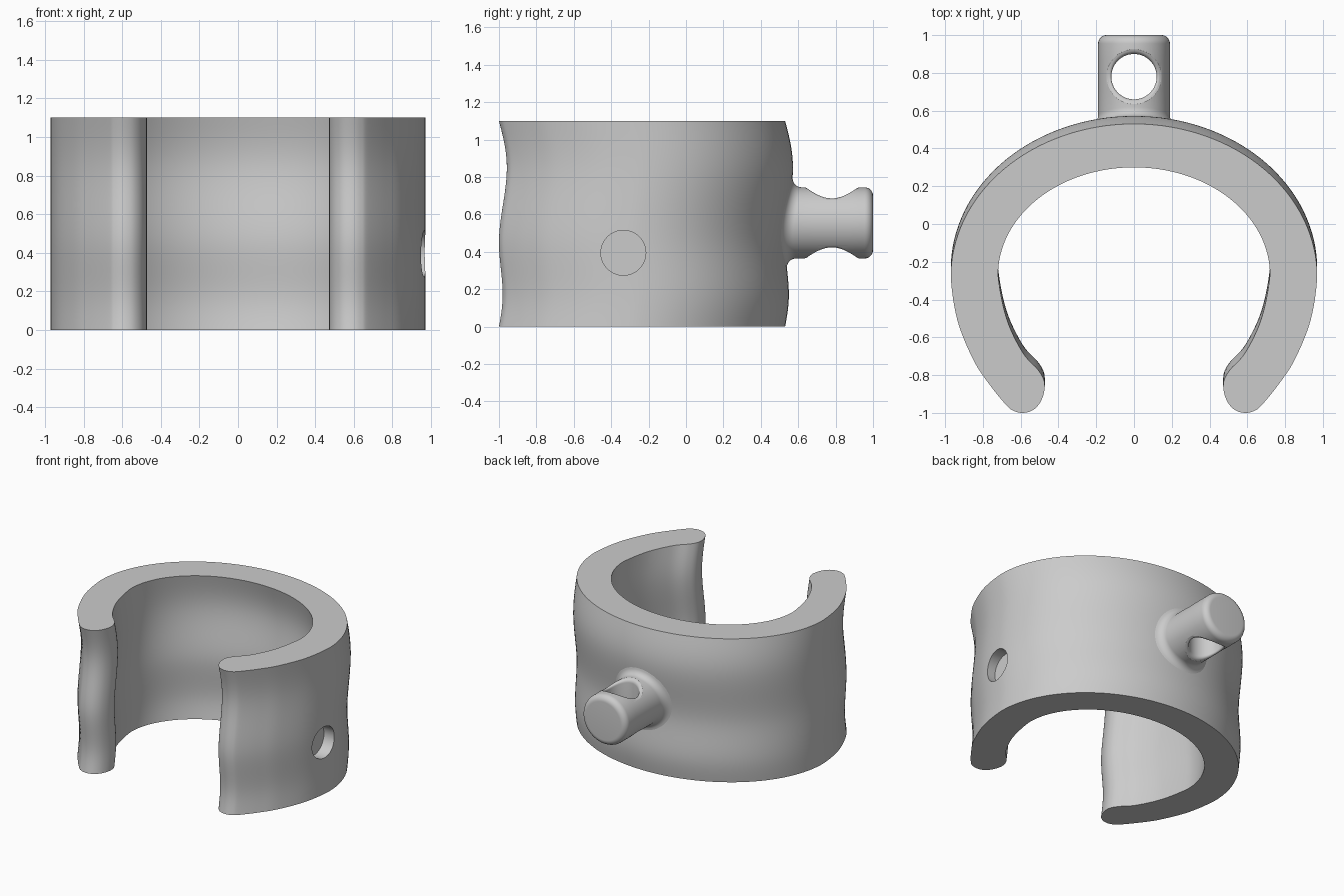
import bpy, bmesh
from math import sin, cos, pi, sqrt
from mathutils import Vector

if "Cube" in bpy.data.objects:
    bpy.data.objects.remove(bpy.data.objects["Cube"])

HEIGHT = 1.1
PEG_R, PEG_Z, PEG_END = 0.19, 0.555, 1.0
SEG = 72

grey = bpy.data.materials.new("plain_grey")
grey.use_nodes = True
grey.diffuse_color = (0.6, 0.6, 0.6, 1)
grey.node_tree.nodes["Principled BSDF"].inputs["Base Color"].default_value = (0.6, 0.6, 0.6, 1)


def loft(name, rings):
    """Skin a stack of closed rings and cap both ends."""
    bm = bmesh.new()
    rows = [[bm.verts.new(p) for p in ring] for ring in rings]
    n = len(rows[0])
    for a, b in zip(rows, rows[1:]):
        for i in range(n):
            j = (i + 1) % n
            bm.faces.new((a[i], a[j], b[j], b[i]))
    bm.faces.new(rows[0])
    bm.faces.new(rows[-1])
    bmesh.ops.recalc_face_normals(bm, faces=bm.faces)
    mesh = bpy.data.meshes.new(name)
    bm.to_mesh(mesh)
    bm.free()
    mesh.materials.append(grey)
    obj = bpy.data.objects.new(name, mesh)
    bpy.context.collection.objects.link(obj)
    return obj


def activate(obj):
    bpy.ops.object.select_all(action='DESELECT')
    obj.select_set(True)
    bpy.context.view_layer.objects.active = obj


def cut(obj, cutter):
    cutter.hide_render = True
    mod = obj.modifiers.new("cut", 'BOOLEAN')
    mod.operation, mod.solver, mod.object = 'DIFFERENCE', 'EXACT', cutter
    activate(obj)
    bpy.ops.object.modifier_apply(modifier=mod.name)
    bpy.data.objects.remove(cutter)


def smooth(obj):
    activate(obj)
    bpy.ops.object.shade_smooth_by_angle(angle=0.6)


def spline(pts, steps):
    """Smooth curve through the points, leaving out the first and last."""
    pts = [Vector(p) for p in pts]
    out = []
    for a, b, c, d in zip(pts, pts[1:], pts[2:], pts[3:]):
        for k in range(steps):
            t = k / steps
            out.append(0.5 * (2 * b + (c - a) * t + (2 * a - 5 * b + 4 * c - d) * t ** 2
                              + (3 * b - a - 3 * c + d) * t ** 3))
    return out


# Wavy wall: how far the band's outline slides back at each height
WAVE = [(0, 0), (0.17, 0.02), (0.45, 0), (0.85, 0.042), (HEIGHT, 0)]


def shift(z):
    last = len(WAVE) - 2
    for k, ((z0, s0), (z1, s1)) in enumerate(zip(WAVE, WAVE[1:])):
        if z <= z1 + 1e-6:
            u = min(max((z - z0) / (z1 - z0), 0), 1)
            if k == 0:
                u = sin(u * pi / 2)
            elif k == last:
                u = 1 - cos(u * pi / 2)
            else:
                u = u * u * (3 - 2 * u)
            return s0 + (s1 - s0) * u
    return 0


def back_surface(x, z):
    return -0.28 + 0.81 * sqrt(1 - (x / 0.97) ** 2) + shift(z)


# Band: half outline from back centre, round the tip, to inner back centre
def arc(a, b, cy, k):
    t = pi / 2 * k / 32
    return Vector((a * sin(t), cy + b * cos(t)))


outer = [arc(0.97, 0.81, -0.28, k) for k in range(32)]
inner = [arc(0.72, 0.57, -0.27, k) for k in range(32, -1, -1)]
tip = spline([(0.96, -0.1), (0.97, -0.28), (0.935, -0.51), (0.85, -0.72), (0.765, -0.85),
              (0.675, -0.96), (0.635, -0.99), (0.59, -1.0), (0.54, -0.988), (0.5, -0.95),
              (0.476, -0.89), (0.476, -0.83), (0.51, -0.77), (0.59, -0.68), (0.675, -0.5),
              (0.72, -0.27), (0.71, -0.12)], 6)
half = outer + tip + inner
outline = half + [Vector((-p.x, p.y)) for p in reversed(half[1:-1])]
levels = [HEIGHT * k / 44 for k in range(45)]
band = loft("band", [[(p.x, p.y + shift(z), z) for p in outline] for z in levels])

# Blind round socket in the left side of the band
angles = [2 * pi * k / SEG for k in range(SEG)]
socket = loft("socket_cutter", [[(x, -0.335 + 0.12 * cos(a), 0.395 + 0.12 * sin(a))
                                 for a in angles] for x in (0.88, 1.1)])
cut(band, socket)
smooth(band)

# Peg: sunk foot, fillet that follows the band, shaft and rounded end
FILLET, ROUND = 0.055, 0.045


def peg_ring(r, y=None, lift=0):
    ring = []
    for a in angles:
        x, z = r * cos(a), PEG_Z + r * sin(a)
        ring.append((x, back_surface(x, z) + lift if y is None else y, z))
    return ring


rings = [peg_ring(PEG_R + FILLET, lift=-0.1), peg_ring(PEG_R + FILLET, lift=-0.002)]
for k in range(1, 11):
    t = pi / 2 * k / 10
    rings.append(peg_ring(PEG_R + FILLET * (1 - sin(t)), lift=FILLET * (1 - cos(t))))
rings += [peg_ring(PEG_R, y) for y in (0.7, 0.78, 0.87)]
for k in range(9):
    t = pi / 2 * k / 8
    rings.append(peg_ring(PEG_R - ROUND * (1 - cos(t)), PEG_END - ROUND * (1 - sin(t))))
peg = loft("peg", rings)

# Vertical eye through the peg, with softened rims
EYE_R, RIM = 0.12, 0.03


def eye_ring(t, side, extra=0.0):
    r = EYE_R + RIM * (1 - cos(t)) + extra
    ring = []
    for a in angles:
        x = r * cos(a)
        h = sqrt(PEG_R ** 2 - x * x) - RIM * (1 - sin(t)) + extra
        ring.append((x, 0.78 + r * sin(a), PEG_Z + side * h))
    return ring


top = [eye_ring(pi / 2 * k / 8, 1) for k in range(8)] + [eye_ring(pi / 2 * 7 / 8, 1, 0.008)]
bottom = [eye_ring(pi / 2 * k / 8, -1) for k in range(8)] + [eye_ring(pi / 2 * 7 / 8, -1, 0.008)]
lid = [[(x, y, PEG_Z + s * 0.3) for x, y, z in top[-1]] for s in (-1, 1)]
eye = loft("eye_cutter", [lid[0]] + bottom[::-1] + top + [lid[1]])
cut(peg, eye)
smooth(peg)
